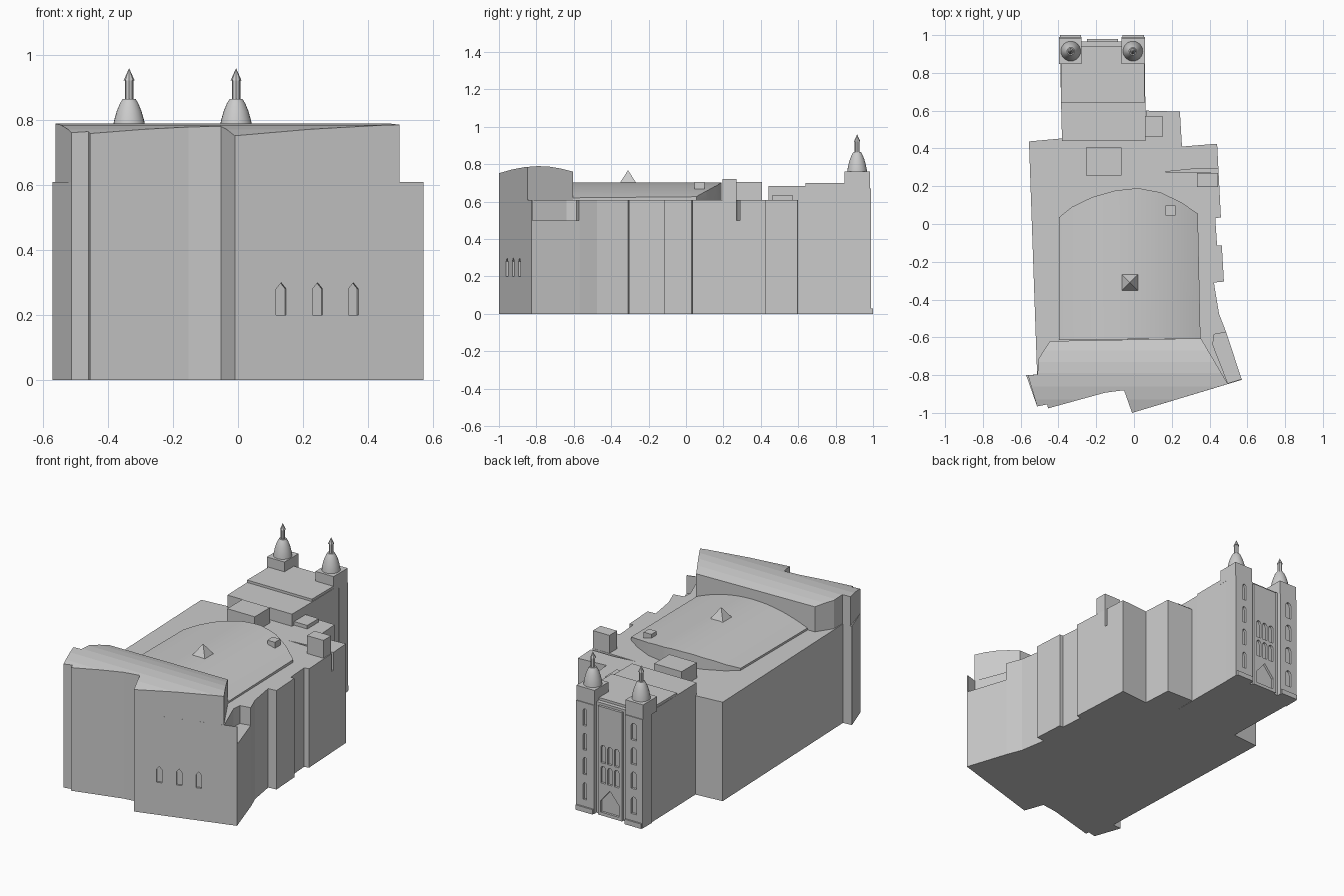
import bpy, bmesh, math
from mathutils import Vector

if "Cube" in bpy.data.objects:
    bpy.data.objects.remove(bpy.data.objects["Cube"])

stone = bpy.data.materials.new("pale_grey_stone")
stone.diffuse_color = (0.6, 0.6, 0.6, 1)
stone.use_nodes = True
stone.node_tree.nodes["Principled BSDF"].inputs["Base Color"].default_value = stone.diffuse_color


def finish(name, bm, smooth=False):
    bmesh.ops.recalc_face_normals(bm, faces=bm.faces)
    me = bpy.data.meshes.new(name)
    bm.to_mesh(me)
    bm.free()
    me.materials.append(stone)
    ob = bpy.data.objects.new(name, me)
    bpy.context.collection.objects.link(ob)
    if smooth:
        bpy.ops.object.select_all(action='DESELECT')
        bpy.context.view_layer.objects.active = ob
        ob.select_set(True)
        bpy.ops.object.shade_smooth_by_angle(angle=math.radians(30))
    return ob


def add_prism(bm, pts, vec):
    # closed prism from a 3D polygon swept along a vector
    vec = Vector(vec)
    a = [bm.verts.new(p) for p in pts]
    b = [bm.verts.new(Vector(p) + vec) for p in pts]
    bm.faces.new(a)
    bm.faces.new(b[::-1])
    for i in range(len(a)):
        j = (i + 1) % len(a)
        bm.faces.new((a[i], a[j], b[j], b[i]))


def plan(name, pts, z0, z1):
    bm = bmesh.new()
    add_prism(bm, [(x, y, z0) for x, y in pts], (0, 0, z1 - z0))
    return finish(name, bm)


def box(name, x0, x1, y0, y1, z0, z1):
    return plan(name, [(x0, y0), (x1, y0), (x1, y1), (x0, y1)], z0, z1)


def boolean(ob, cutter, op='DIFFERENCE'):
    m = ob.modifiers.new("cut", 'BOOLEAN')
    m.object, m.operation, m.solver = cutter, op, 'EXACT'
    dg = bpy.context.evaluated_depsgraph_get()
    me = bpy.data.meshes.new_from_object(ob.evaluated_get(dg))
    ob.modifiers.clear()
    ob.data = me
    bpy.data.objects.remove(cutter)


def arch(bm, centre, along, inward, width, z0, z1, depth, gable=False):
    # window cutter: a pointed or round arch pushed into a wall
    c, u, n = Vector(centre), Vector(along).normalized(), Vector(inward).normalized()
    w, spring = width / 2, z1 - width * 0.6
    prof = [(-w, z0), (w, z0), (w, spring)]
    if gable:
        prof.append((0, z1))
    else:
        prof += [(w * math.cos(t), spring + (z1 - spring) * math.sin(t))
                 for t in (math.pi * k / 6 for k in range(1, 6))]
    prof.append((-w, spring))
    pts = [c + u * s + Vector((0, 0, z)) - n * depth for s, z in prof]
    add_prism(bm, pts, n * depth * 2)


# main hall walls
front = [(0.571, -0.825), (-0.01, -1.0), (-0.053, -0.88), (-0.153, -0.893),
         (-0.455, -0.976), (-0.46, -0.955), (-0.513, -0.966), (-0.571, -0.80)]
hall = plan("hall_walls", [
    (-0.513, -0.797), (-0.556, 0.437), (-0.381, 0.453), (0.06, 0.453), (0.063, 0.60),
    (0.243, 0.595), (0.254, 0.41), (0.44, 0.425), (0.46, 0.035), (0.43, 0.03),
    (0.44, -0.115), (0.465, -0.115), (0.476, -0.305), (0.423, -0.31),
    (0.45, -0.475), (0.487, -0.57)] + front, 0, 0.61)

# corner notch behind a thin parapet, and the narrow side slot
boolean(hall, plan("notch_cutter", [(0.60, -0.552), (0.423, -0.585), (0.418, -0.64),
                                    (0.497, -0.842), (0.62, -0.804)], 0.5, 0.7))
boolean(hall, plan("slot_cutter", [(0.15, 0.275), (0.5, 0.27), (0.5, 0.29),
                                   (0.3, 0.29)], 0.5, 0.7))

# three windows on the front wall
d = Vector((0.581, 0.175, 0))
bm = bmesh.new()
for x in (0.133, 0.245, 0.355):
    c = Vector((-0.01, -1.0, 0)) + d * ((x + 0.01) / 0.581)
    arch(bm, c, d, (-0.175, 0.581, 0), 0.032, 0.2, 0.3, 0.012, True)
boolean(hall, finish("front_window_cutter", bm))

# tall stage block with a gently bowed roof
stage = plan("front_block", [(0.497, -0.847)] + front[1:-1] + [
    (-0.562, -0.80), (-0.51, -0.797), (-0.508, -0.717), (-0.445, -0.62),
    (0.354, -0.605)], 0.61, 1.0)
bm = bmesh.new()
bow = [(-1.05, 0.738), (-1.0, 0.752), (-0.93, 0.772), (-0.86, 0.785), (-0.79, 0.79),
       (-0.73, 0.787), (-0.67, 0.777), (-0.61, 0.762), (-0.55, 0.742)]
add_prism(bm, [(-1, y, z) for y, z in bow + [(-0.55, 0.4), (-1.05, 0.4)]], (2, 0, 0))
boolean(stage, finish("roof_bow_cutter", bm), 'INTERSECT')

# vaulted auditorium roof with a rounded far end
end = [(0.338, 0.055), (0.25, 0.115), (0.14, 0.168), (0.02, 0.19), (-0.1, 0.177),
       (-0.22, 0.143), (-0.33, 0.09), (-0.397, 0.035)]
vault = plan("vaulted_roof", [(-0.397, -0.615), (0.352, -0.605)] + end, 0.6, 0.9)
bm = bmesh.new()
curve = []
for k in range(17):
    s = -1 + k / 8
    curve.append((-0.025 + 0.39 * s, -1, 0.615 + 0.088 * (1 - s * s)))
add_prism(bm, curve + [(0.365, -1, 0.5), (-0.415, -1, 0.5)], (0, 2, 0))
boolean(vault, finish("vault_cutter", bm), 'INTERSECT')
bpy.ops.object.select_all(action='DESELECT')
bpy.context.view_layer.objects.active = vault
vault.select_set(True)
bpy.ops.object.shade_smooth_by_angle(angle=math.radians(30))

# roof pyramid
bm = bmesh.new()
base = [bm.verts.new((-0.022 + sx * 0.047, -0.31 + sy * 0.047, 0.695))
        for sx, sy in ((-1, -1), (1, -1), (1, 1), (-1, 1))]
tip = bm.verts.new((-0.022, -0.31, 0.768))
bm.faces.new(base)
for i in range(4):
    bm.faces.new((base[i], base[(i + 1) % 4], tip))
finish("roof_pyramid", bm)

# roof boxes
box("roof_vent", 0.168, 0.22, 0.045, 0.098, 0.64, 0.705)
box("roof_housing_left", -0.254, -0.066, 0.257, 0.405, 0.6, 0.705)
box("roof_housing_right", 0.333, 0.446, 0.195, 0.27, 0.5, 0.72)
box("annex_box", 0.06, 0.15, 0.46, 0.572, 0.6, 0.632)

# entrance tower, stepped
plan("tower_body", [(-0.381, 0.44), (0.06, 0.44), (0.06, 0.64), (0.056, 0.965),
                    (-0.393, 0.965), (-0.386, 0.64)], 0, 0.685)
box("tower_upper_step", -0.386, 0.056, 0.64, 0.94, 0.68, 0.70)

# facade: centre panel with portal and two rows of windows
panel = box("facade_panel", -0.25, -0.085, 0.95, 0.98, 0, 0.67)
X, IN = (1, 0, 0), (0, -1, 0)
bm = bmesh.new()
arch(bm, (-0.167, 0.98, 0), X, IN, 0.125, 0.02, 0.165, 0.014, True)
for x in (-0.213, -0.167, -0.121):
    arch(bm, (x, 0.98, 0), X, IN, 0.032, 0.2, 0.305, 0.014)
    arch(bm, (x, 0.98, 0), X, IN, 0.032, 0.325, 0.435, 0.014)
boolean(panel, finish("panel_cutter", bm))

# turrets: shafts with four windows each, plinths, domes and lanterns
for side, x0, x1, cx, w in (("left", -0.397, -0.277, -0.335, 0.038),
                            ("right", -0.065, 0.058, -0.006, 0.024)):
    shaft = box("turret_shaft_" + side, x0, x1, 0.9, 0.99, 0, 0.67)
    bm = bmesh.new()
    for z in (0.125, 0.28, 0.43, 0.58):
        arch(bm, ((x0 + x1) / 2, 0.99, 0), X, IN, w, z - 0.052, z + 0.052, 0.014)
    boolean(shaft, finish("shaft_cutter", bm))
    box("turret_foot_" + side, x0 + 0.004, x1 - 0.004, 0.95, 1.0, 0, 0.03)
    box("turret_plinth_" + side, x0, x1, 0.848, 0.985, 0.67, 0.76)

    bm = bmesh.new()
    prof = [(0, 0.755), (0.053, 0.755), (0.051, 0.775), (0.046, 0.80), (0.038, 0.828),
            (0.028, 0.852), (0.02, 0.865), (0, 0.866)]
    vs = [bm.verts.new((cx + r, 0.915, z)) for r, z in prof]
    es = [bm.edges.new(p) for p in zip(vs, vs[1:])]
    bmesh.ops.spin(bm, geom=vs + es, cent=(cx, 0.915, 0), axis=(0, 0, 1),
                   angle=math.tau, steps=24)
    bmesh.ops.remove_doubles(bm, verts=bm.verts, dist=1e-4)
    finish("turret_dome_" + side, bm, True)

    bm = bmesh.new()
    for r1, r2, z0, z1 in ((0.013, 0.013, 0.86, 0.925), (0.017, 0, 0.922, 0.96)):
        r = bmesh.ops.create_cone(bm, cap_ends=True, segments=8, radius1=r1,
                                  radius2=r2, depth=z1 - z0)
        bmesh.ops.translate(bm, verts=r["verts"], vec=(cx, 0.915, (z0 + z1) / 2))
    finish("turret_lantern_" + side, bm)
